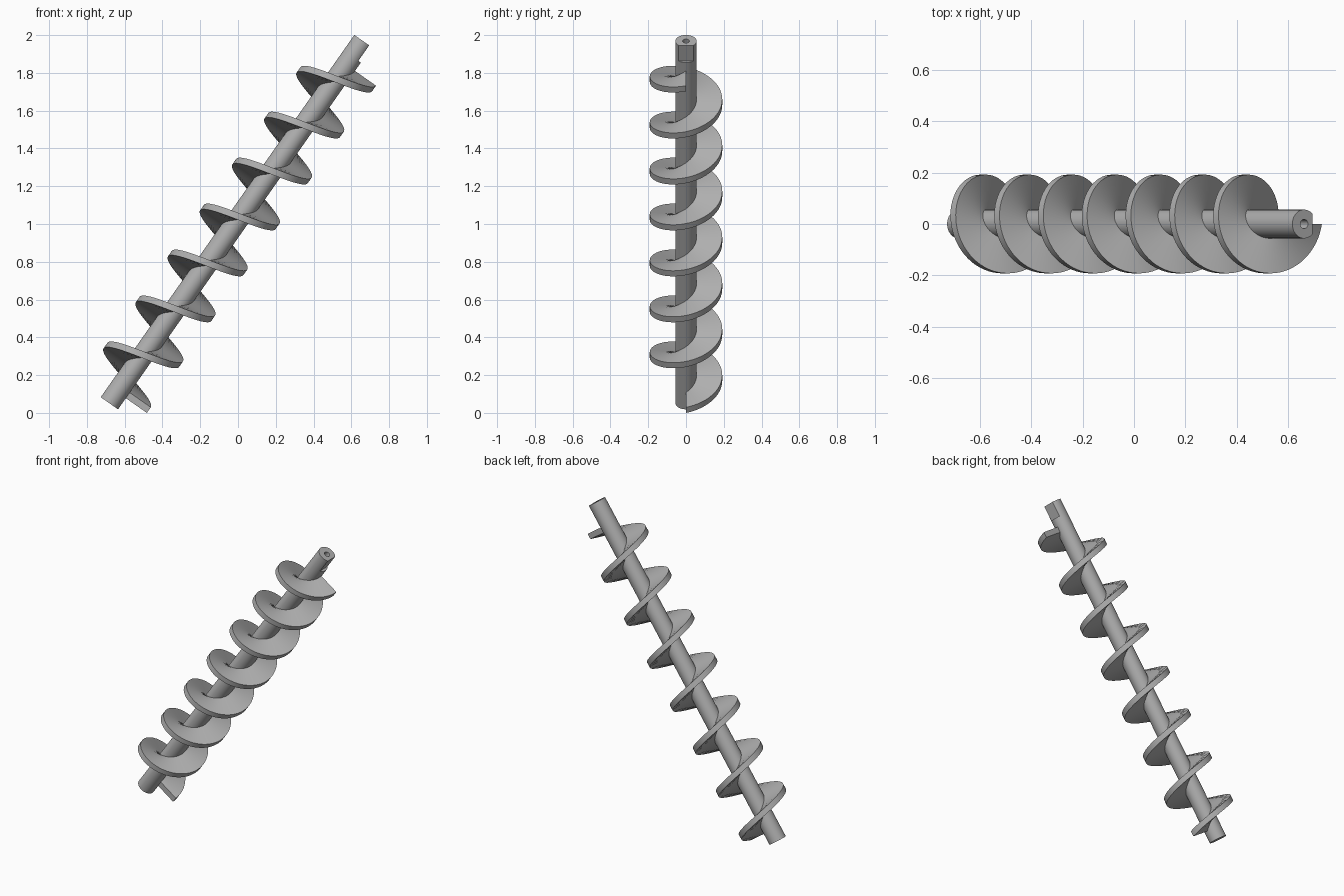
import bpy, bmesh
from math import radians, sin, cos, tau
from mathutils import Matrix, Vector

if "Cube" in bpy.data.objects:
    bpy.data.objects.remove(bpy.data.objects["Cube"])

SHAFT_R, SHAFT_LEN = 0.056, 2.341
FLIGHT_R, PITCH, TURNS = 0.192, 0.297, 7
THICK, FLIGHT_START = 0.036, 0.072
STEPS = 64
# Everything is built upright along z, then leaned over towards +x
LEAN = Matrix.Translation((-0.681, 0, 0.051)) @ Matrix.Rotation(radians(35), 4, 'Y')

steel = bpy.data.materials.new("plain grey steel")
steel.use_nodes = True
grey = (0.43, 0.43, 0.43, 1)
steel.diffuse_color = grey
steel.node_tree.nodes["Principled BSDF"].inputs["Base Color"].default_value = grey


def make_object(name, bm):
    bmesh.ops.recalc_face_normals(bm, faces=bm.faces)
    mesh = bpy.data.meshes.new(name)
    bm.to_mesh(mesh)
    bm.free()
    mesh.materials.append(steel)
    obj = bpy.data.objects.new(name, mesh)
    bpy.context.collection.objects.link(obj)
    obj.matrix_world = LEAN
    return obj


def activate(obj):
    bpy.ops.object.select_all(action='DESELECT')
    obj.select_set(True)
    bpy.context.view_layer.objects.active = obj


def cylinder(name, radius, bottom, top, sides):
    bm = bmesh.new()
    bmesh.ops.create_cone(bm, cap_ends=True, segments=sides, radius1=radius, radius2=radius,
                          depth=top - bottom, matrix=Matrix.Translation((0, 0, (top + bottom) / 2)))
    return make_object(name, bm)


def cut(target, cutter):
    mod = target.modifiers.new("cut", 'BOOLEAN')
    mod.operation, mod.solver, mod.object = 'DIFFERENCE', 'EXACT', cutter
    bpy.context.view_layer.update()
    activate(target)
    bpy.ops.object.modifier_apply(modifier=mod.name)
    bpy.data.objects.remove(cutter)


# Central shaft with a centre hole and a drive flat at the upper end
shaft = cylinder("shaft", SHAFT_R, 0, SHAFT_LEN, 64)
cut(shaft, cylinder("hole_cutter", 0.018, SHAFT_LEN - 0.1, SHAFT_LEN + 0.05, 32))
box = bmesh.new()
bmesh.ops.create_cube(box, size=0.2, matrix=Matrix.Translation((0.14, 0, SHAFT_LEN)))
cut(shaft, make_object("flat_cutter", box))

# Spiral flight: a rectangular section swept along a right-handed helix
bm = bmesh.new()
section = [(0.05, 0), (FLIGHT_R, 0), (FLIGHT_R, THICK), (0.05, THICK)]
rings = []
for i in range(TURNS * STEPS + 1):
    angle = tau * i / STEPS
    height = FLIGHT_START + PITCH * i / STEPS
    rings.append([bm.verts.new(Vector((r * cos(angle), r * sin(angle), height + dz)))
                  for r, dz in section])
for a, b in zip(rings, rings[1:]):
    for k in range(4):
        n = (k + 1) % 4
        bm.faces.new((a[k], a[n], b[n], b[k]))
bm.faces.new(rings[0])
bm.faces.new(rings[-1])
flight = make_object("spiral_flight", bm)

# Smooth round surfaces with crisp edges
for obj in (shaft, flight):
    activate(obj)
    bpy.ops.object.shade_smooth_by_angle(angle=radians(30))
